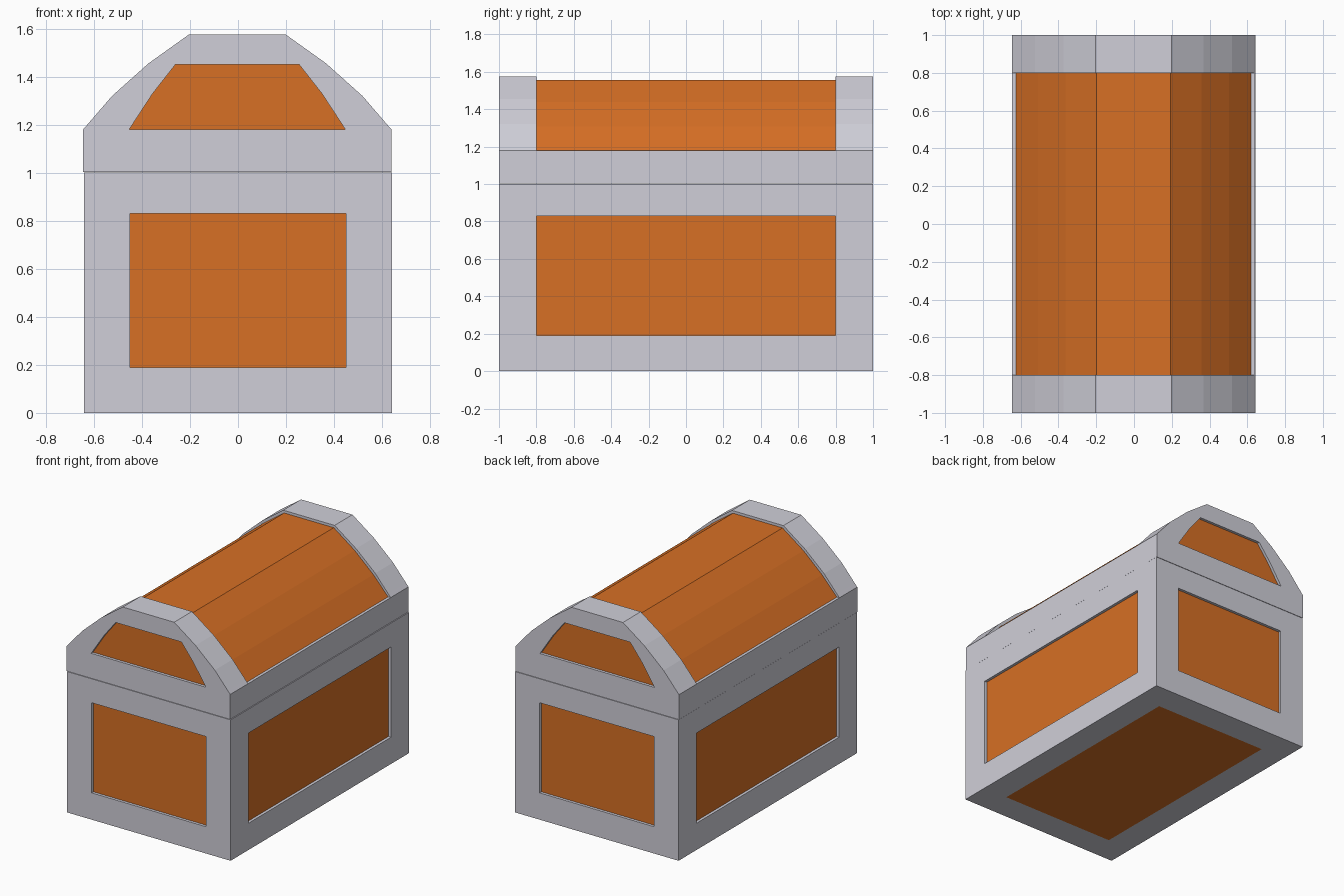
import bpy
import bmesh

if "Cube" in bpy.data.objects:
    bpy.data.objects.remove(bpy.data.objects["Cube"], do_unlink=True)


def make_material(name, rgb):
    mat = bpy.data.materials.new(name)
    color = (*rgb, 1)
    mat.diffuse_color = color
    mat.use_nodes = True
    mat.node_tree.nodes["Principled BSDF"].inputs["Base Color"].default_value = color
    return mat


MATERIALS = [make_material("pale grey metal", (0.63, 0.625, 0.69)),
             make_material("orange wood", (0.68, 0.16, 0.018))]
HALF_WIDTH, HALF_LENGTH, BASE_TOP = 0.642, 1.0, 1.0
PANEL_X, PANEL_Y = 0.45, 0.8
RECESS = 0.02


def finish(bm, name):
    bmesh.ops.recalc_face_normals(bm, faces=bm.faces)
    mesh = bpy.data.meshes.new(name)
    bm.to_mesh(mesh)
    bm.free()
    for mat in MATERIALS:
        mesh.materials.append(mat)
    obj = bpy.data.objects.new(name, mesh)
    bpy.context.collection.objects.link(obj)
    return obj


def clamp(value, low, high):
    return max(low, min(high, value))


# Chest base: a box with a framed panel on every face but the top
bm = bmesh.new()
bmesh.ops.create_cube(bm, size=1)
for v in bm.verts:
    v.co.x *= 2 * HALF_WIDTH
    v.co.y *= 2 * HALF_LENGTH
    v.co.z = (v.co.z + 0.5) * BASE_TOP
bm.normal_update()
for face in [f for f in bm.faces if f.normal.z < 0.5]:
    normal = face.normal.copy()
    bmesh.ops.inset_individual(bm, faces=[face], thickness=0.1)
    for v in face.verts:
        if abs(normal.x) < 0.5:
            v.co.x = clamp(v.co.x, -PANEL_X, PANEL_X)
        if abs(normal.y) < 0.5:
            v.co.y = clamp(v.co.y, -PANEL_Y, PANEL_Y)
        if abs(normal.z) < 0.5:
            v.co.z = clamp(v.co.z, 0.19, 0.83)
    # The underside panel is flush, the others are recessed
    if abs(normal.z) < 0.5:
        bmesh.ops.inset_individual(bm, faces=[face], thickness=0, depth=0)
        for v in face.verts:
            v.co -= normal * RECESS
    face.material_index = 1
finish(bm, "chest_base")

# Lid: half profiles from the rim up to the flat crown, then lofted front to back
ARCH = [(0.642, 1.003), (0.642, 1.18), (0.622, 1.203),
        (0.521, 1.32), (0.37, 1.455), (0.202, 1.575)]
BARREL = [(0.642, 1.003), (0.642, 1.18), (0.622, 1.18),
          (0.506, 1.307), (0.36, 1.439), (0.195, 1.557)]
GABLE = [(0.3, 1.18), (0.45, 1.18), (0.411, 1.24),
         (0.352, 1.33), (0.258, 1.45), (0.15, 1.45)]

front_half = [(GABLE, -HALF_LENGTH + RECESS), (GABLE, -HALF_LENGTH),
              (ARCH, -HALF_LENGTH), (ARCH, -PANEL_Y), (BARREL, -PANEL_Y)]
sections = front_half + [(p, -y) for p, y in reversed(front_half)]

bm = bmesh.new()
rings = []
for profile, y in sections:
    outline = profile + [(-x, z) for x, z in reversed(profile)]
    rings.append([bm.verts.new((x, y, z)) for x, z in outline])
for a, b in zip(rings, rings[1:]):
    for i in range(len(a)):
        j = (i + 1) % len(a)
        bm.faces.new((a[i], a[j], b[j], b[i]))
bm.faces.new(rings[0])
bm.faces.new(rings[-1])
bmesh.ops.remove_doubles(bm, verts=bm.verts, dist=0.0001)
bmesh.ops.recalc_face_normals(bm, faces=bm.faces)

# Orange for the barrel facets and the recessed gable panels
for face in bm.faces:
    center = face.calc_center_median()
    on_barrel = abs(center.y) < 0.1 and center.z > 1.19
    on_gable = len(face.verts) > 4 and abs(center.y) > 0.9
    if on_barrel or on_gable:
        face.material_index = 1
lid = finish(bm, "chest_lid")
lid.location.x = -0.003
